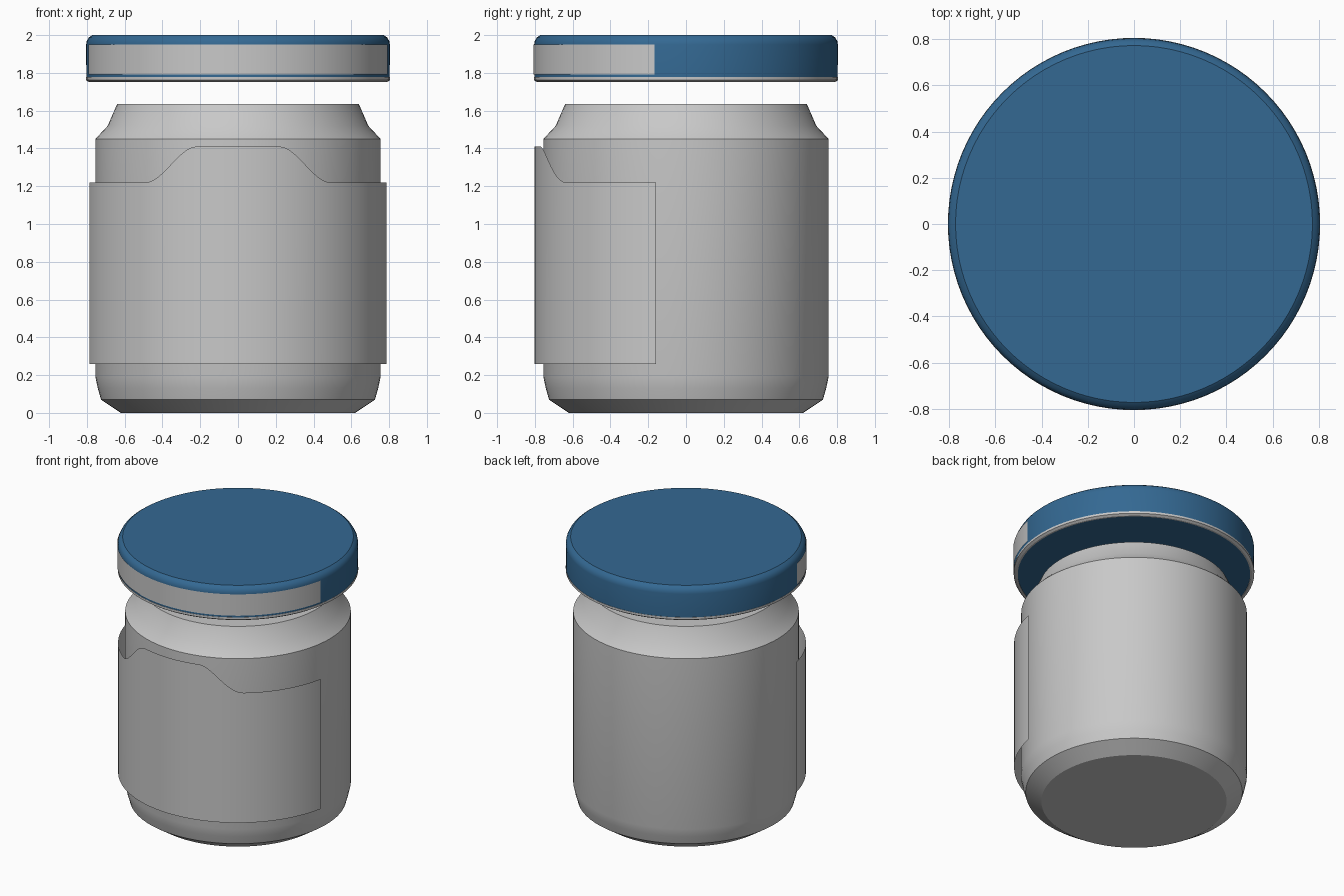
import bpy, bmesh, math

cube = bpy.data.objects.get("Cube")
if cube:
    bpy.data.objects.remove(cube, do_unlink=True)

SEGMENTS = 96


def material(name, color):
    m = bpy.data.materials.new(name)
    m.use_nodes = True
    m.diffuse_color = (*color, 1)
    m.node_tree.nodes["Principled BSDF"].inputs["Base Color"].default_value = (*color, 1)
    return m


grey = material("light grey", (0.58, 0.58, 0.58))
blue = material("deep blue", (0.034, 0.14, 0.29))


def finish(name, bm, mat, angle=25):
    mesh = bpy.data.meshes.new(name)
    bm.to_mesh(mesh)
    bm.free()
    mesh.materials.append(mat)
    obj = bpy.data.objects.new(name, mesh)
    bpy.context.collection.objects.link(obj)
    bpy.ops.object.select_all(action='DESELECT')
    obj.select_set(True)
    bpy.context.view_layer.objects.active = obj
    bpy.ops.object.shade_smooth_by_angle(angle=math.radians(angle))
    return obj


def lathe(name, profile, mat, closed=False, angle=25):
    """Spin (radius, height) points round z; cap both ends unless the profile is closed."""
    bm = bmesh.new()
    rings = []
    for r, z in profile:
        rings.append([bm.verts.new((r * math.cos(2 * math.pi * i / SEGMENTS),
                                    r * math.sin(2 * math.pi * i / SEGMENTS), z))
                      for i in range(SEGMENTS)])
    pairs = list(zip(rings, rings[1:]))
    if closed:
        pairs.append((rings[-1], rings[0]))
    for low, high in pairs:
        for i in range(SEGMENTS):
            j = (i + 1) % SEGMENTS
            bm.faces.new((low[i], low[j], high[j], high[i]))
    if not closed:
        bm.faces.new(rings[0][::-1])
        bm.faces.new(rings[-1])
    bmesh.ops.recalc_face_normals(bm, faces=bm.faces)
    return finish(name, bm, mat, angle)


def front_wrap(name, radius, half_angle, bottom, top, mat, columns=120):
    """Thin curved sheet round the front; top is a function of x."""
    bm = bmesh.new()
    strip = []
    for i in range(columns + 1):
        a = half_angle * (2 * i / columns - 1)
        x, y = radius * math.sin(a), -radius * math.cos(a)
        strip.append((bm.verts.new((x, y, bottom)), bm.verts.new((x, y, top(x)))))
    for (a, b), (c, d) in zip(strip, strip[1:]):
        bm.faces.new((a, c, d, b))
    return finish(name, bm, mat)


def label_top(x):
    # Raised centre with an S-shaped shoulder on each side
    t = min(max((0.49 - abs(x)) / 0.27, 0), 1)
    return 1.22 + 0.19 * t * t * (3 - 2 * t)


# Jar: chamfered foot, straight wall, sloping shoulder and neck
lathe("jar_body", [(0.62, 0.0), (0.725, 0.07), (0.742, 0.13), (0.755, 0.19),
                   (0.755, 1.45), (0.69, 1.52), (0.64, 1.635)], grey, angle=32)

# Label wrapped round the front, standing slightly off the wall
front_wrap("jar_label", 0.802, math.radians(78.5), 0.26, label_top, grey)

# Lid floating above the jar, with a pale bead at its lower edge
lathe("lid", [(0.785, 1.757), (0.803, 1.775), (0.804, 1.95), (0.801, 1.968),
              (0.79, 1.987), (0.772, 2.0)], blue)
lathe("lid_bead", [(0.778, 1.752), (0.79, 1.752), (0.805, 1.762), (0.805, 1.778),
                   (0.778, 1.778)], grey, closed=True)

# Pale band on the front of the lid
front_wrap("lid_band", 0.808, math.radians(78), 1.792, lambda x: 1.95, grey)
